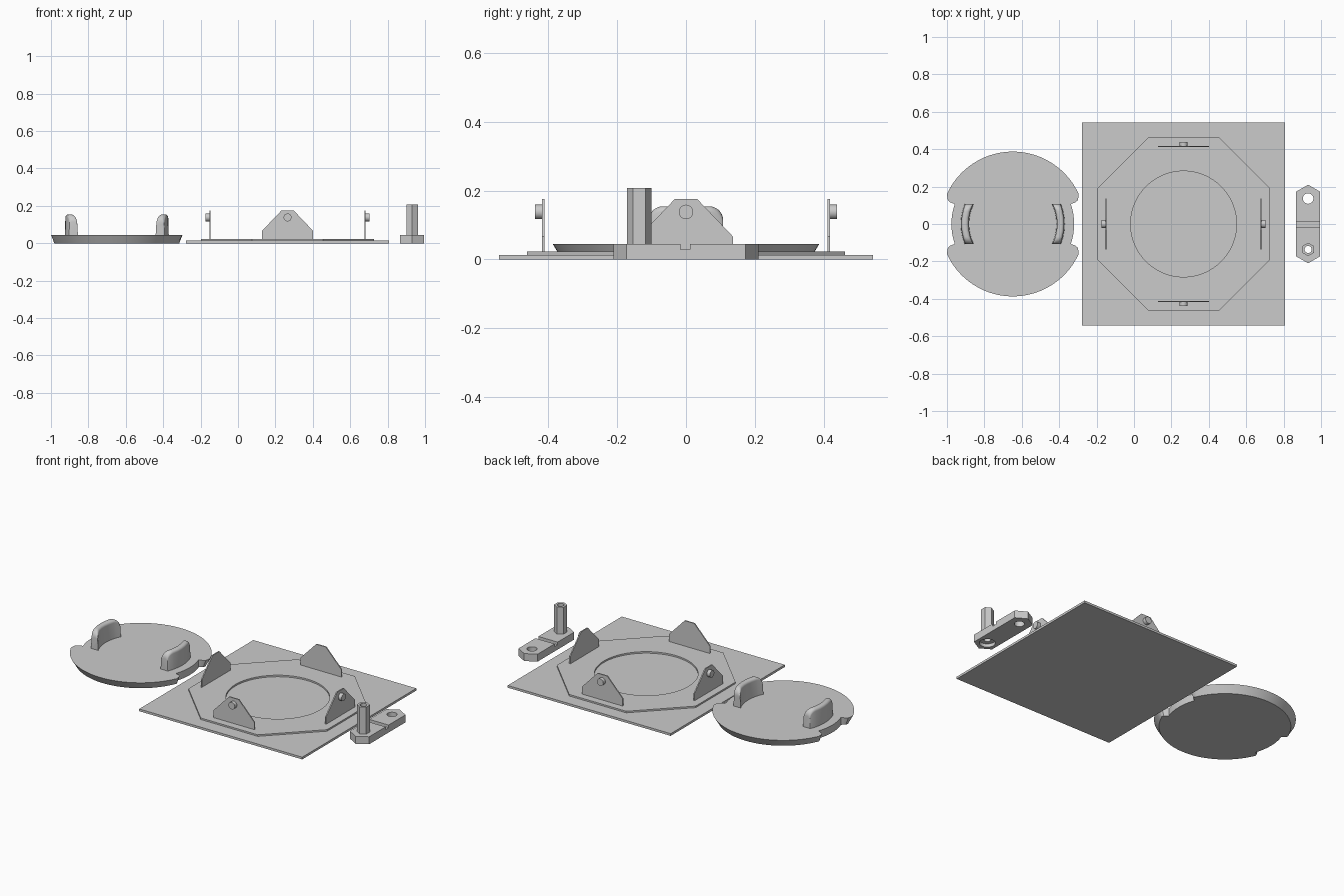
import bpy, bmesh, math
from mathutils import Matrix, Vector

if "Cube" in bpy.data.objects:
    bpy.data.objects.remove(bpy.data.objects["Cube"])

grey = bpy.data.materials.new("light_grey")
grey.diffuse_color = (0.6, 0.6, 0.6, 1)
grey.use_nodes = True
grey.node_tree.nodes["Principled BSDF"].inputs["Base Color"].default_value = grey.diffuse_color
CX = 0.265     # centre of the base plate
LX = -0.648    # centre of the lid
KX = 0.931     # centre of the key


def finish(name, bm, smooth=True):
    bmesh.ops.remove_doubles(bm, verts=bm.verts, dist=1e-5)
    bmesh.ops.recalc_face_normals(bm, faces=bm.faces)
    me = bpy.data.meshes.new(name)
    bm.to_mesh(me)
    bm.free()
    me.materials.append(grey)
    ob = bpy.data.objects.new(name, me)
    bpy.context.collection.objects.link(ob)
    if smooth:
        shade(ob)
    return ob


def activate(ob):
    bpy.ops.object.select_all(action='DESELECT')
    ob.select_set(True)
    bpy.context.view_layer.objects.active = ob


def shade(ob):
    activate(ob)
    bpy.ops.object.shade_smooth_by_angle(angle=math.radians(30))


def loft(bm, rings):
    """Skin closed rings of equal length and cap both ends."""
    vs = [[bm.verts.new(p) for p in ring] for ring in rings]
    n = len(vs[0])
    for a, b in zip(vs, vs[1:]):
        for i in range(n):
            j = (i + 1) % n
            bm.faces.new((a[i], a[j], b[j], b[i]))
    bm.faces.new(vs[0][::-1])
    bm.faces.new(vs[-1])


def prism(name, pts, z0, z1, smooth=True):
    bm = bmesh.new()
    loft(bm, [[(x, y, z) for x, y in pts] for z in (z0, z1)])
    return finish(name, bm, smooth)


def ngon(cx, cy, r, n, turn=0.0):
    return [(cx + r * math.cos(turn + math.tau * i / n),
             cy + r * math.sin(turn + math.tau * i / n)) for i in range(n)]


def boolean(ob, tool, op='DIFFERENCE'):
    mod = ob.modifiers.new("cut", 'BOOLEAN')
    mod.operation, mod.object, mod.solver = op, tool, 'EXACT'
    activate(ob)
    bpy.ops.object.modifier_apply(modifier=mod.name)
    bpy.data.objects.remove(tool)


# Square base plate
S = 0.543
prism("base_plate", [(CX - S, -S), (CX + S, -S), (CX + S, S), (CX - S, S)], 0, 0.0135)

# Raised octagonal frame with a round opening
H, C = 0.462, 0.19
octagon = [(CX + x, y) for x, y in [(H, -C), (H, C), (C, H), (-C, H),
                                    (-H, C), (-H, -C), (-C, -H), (C, -H)]]
frame = prism("octagon_frame", octagon, 0.0135, 0.023, False)
boolean(frame, prism("opening_cutter", ngon(CX, 0, 0.283, 72), -0.1, 0.1, False))
shade(frame)

# Four upright brackets, each with a round peg on its outer face
profile = [(-0.136, 0.02), (0.136, 0.02), (0.136, 0.067), (0.032, 0.176),
           (-0.032, 0.176), (-0.136, 0.067)]
for k in range(4):
    spin = Matrix.Translation((CX, 0, 0)) @ Matrix.Rotation(k * math.pi / 2, 4, 'Z')
    for name, pts, y0, y1 in (("bracket", profile, 0.411, 0.418),
                              ("bracket_peg", ngon(0, 0.138, 0.021, 24), 0.413, 0.439)):
        bm = bmesh.new()
        loft(bm, [[spin @ Vector((x, y, z)) for x, z in pts] for y in (y0, y1)])
        finish(f"{name}_{k + 1}", bm)


# Round tapered lid with a curved notch on each side
def lid_outline(r, lip):
    half = []
    a0 = math.asin(0.107 / 0.328)
    for i in range(9):                       # notch arc
        a = -a0 + 2 * a0 * i / 8
        half.append((0.328 * math.cos(a), 0.328 * math.sin(a)))
    half += [(lip - 0.017, 0.115), (lip - 0.004, 0.125), (lip, 0.138)]
    t0 = math.radians(24.8)
    for i in range(41):                      # outer arc
        a = t0 + (math.pi - 2 * t0) * i / 40
        half.append((r * math.cos(a), r * math.sin(a)))
    half += [(-lip, 0.138), (-lip + 0.004, 0.125), (-lip + 0.017, 0.115)]
    return half + [(-x, -y) for x, y in half]


bm = bmesh.new()
loft(bm, [[(LX + x, y, z) for x, y in lid_outline(r, lip)]
          for r, lip, z in ((0.36, 0.334, 0), (0.387, 0.35, 0.045))])
finish("lid", bm)

# Two curved grips with rounded tops and ends
R_IN, R_OUT, TOP, HALF, RC = 0.234, 0.278, 0.154, 0.108, 0.04
cols = [-HALF + RC * (1 - math.cos(math.pi / 2 * i / 8)) for i in range(9)]
cols += [-0.034, 0.0, 0.034] + [-y for y in cols[::-1]]
for s, side in ((-1, "left"), (1, "right")):
    rings = []
    for y in cols:
        over = max(0.0, abs(y) - (HALF - RC))
        h = TOP - RC + math.sqrt(max(0.0, RC * RC - over * over))
        mid, w, rr = (R_IN + R_OUT) / 2, (R_OUT - R_IN) / 2, 0.016
        sec = [(mid + w, 0.04)]
        for i in range(7):
            a = math.pi / 2 * i / 6
            sec.append((mid + w - 0.003 - rr + rr * math.cos(a), h - rr + rr * math.sin(a)))
        sec += [(2 * mid - r, z) for r, z in sec[::-1]]
        rings.append([(LX + s * math.sqrt(r * r - y * y), y, z) for r, z in sec])
    bm = bmesh.new()
    loft(bm, rings)
    finish(f"{side}_grip", bm)

# Key: pointed bar with a hexagonal tube, cross slot and holes
W, E = 0.064, 0.136
bar = [(KX + x, y) for x, y in [(W, -E - 0.037), (W, E + 0.037), (0, E + 0.074),
                                (-W, E + 0.037), (-W, -E - 0.037), (0, -E - 0.074)]]
key = prism("key", bar, 0, 0.045, False)
boolean(key, prism("tube", ngon(KX, -E, 0.036, 6, math.pi / 2), 0.02, 0.207, False), 'UNION')
slot = [(KX - 0.1, -0.016), (KX + 0.1, -0.016), (KX + 0.1, 0.012), (KX - 0.1, 0.012)]
for pts, z0, z1 in ((slot, 0.029, 0.1),
                    (ngon(KX, E, 0.028, 32), -0.1, 0.1),
                    (ngon(KX, -E, 0.019, 24), -0.1, 0.3),
                    (ngon(KX, -E, 0.044, 32), -0.1, 0.02)):
    boolean(key, prism("key_cutter", pts, z0, z1, False))
shade(key)
